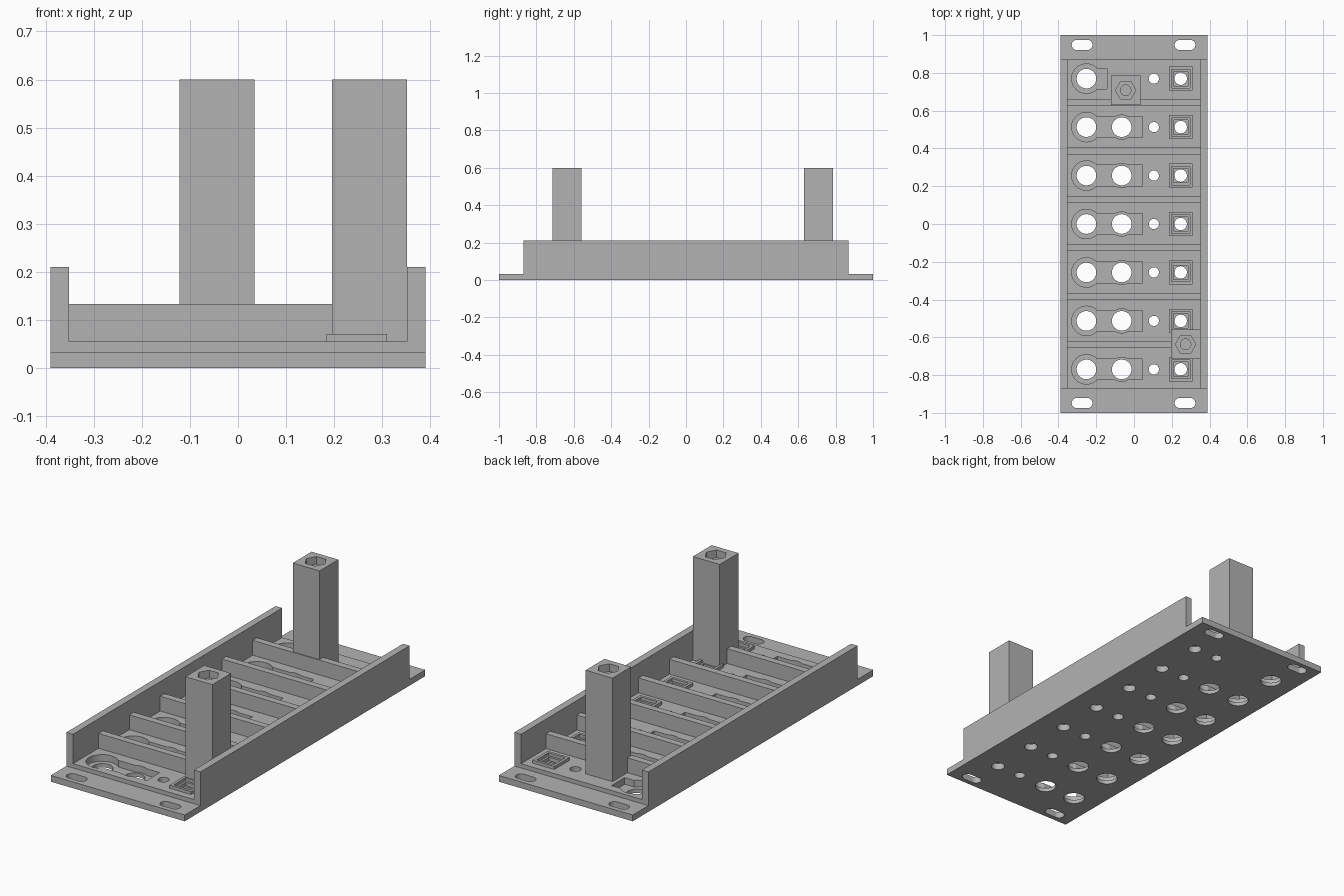
import bpy, bmesh, math
from mathutils import Matrix, Vector

if "Cube" in bpy.data.objects:
    bpy.data.objects.remove(bpy.data.objects["Cube"])

grey = bpy.data.materials.new("plain grey")
grey.use_nodes = True
colour = (0.45, 0.45, 0.45, 1)
grey.diffuse_color = colour
grey.node_tree.nodes["Principled BSDF"].inputs["Base Color"].default_value = colour


def add_box(bm, x, y, z):
    """Box from (low, high) ranges."""
    centre = Vector([(a + b) / 2 for a, b in (x, y, z)])
    size = [b - a for a, b in (x, y, z)]
    bmesh.ops.create_cube(bm, size=1, matrix=Matrix.Translation(centre) @ Matrix.Diagonal((*size, 1)))


def add_cylinder(bm, x, y, radius, z, sides=40):
    bmesh.ops.create_cone(bm, cap_ends=True, segments=sides, radius1=radius, radius2=radius,
                          depth=z[1] - z[0], matrix=Matrix.Translation((x, y, (z[0] + z[1]) / 2)))


def add_slot(bm, x, y, half_length, radius, z):
    """Prism with rounded ends along x."""
    ring = []
    for side, start in ((1, -90), (-1, 90)):
        for i in range(13):
            a = math.radians(start + i * 15)
            ring.append(bm.verts.new((x + side * half_length + radius * math.cos(a),
                                      y + radius * math.sin(a), z[0])))
    face = bm.faces.new(ring)
    out = bmesh.ops.extrude_face_region(bm, geom=[face])
    top = [v for v in out["geom"] if isinstance(v, bmesh.types.BMVert)]
    bmesh.ops.translate(bm, verts=top, vec=(0, 0, z[1] - z[0]))


def finish(name, bm):
    bmesh.ops.recalc_face_normals(bm, faces=bm.faces)
    mesh = bpy.data.meshes.new(name)
    bm.to_mesh(mesh)
    bm.free()
    mesh.materials.append(grey)
    obj = bpy.data.objects.new(name, mesh)
    bpy.context.collection.objects.link(obj)
    return obj


def box(name, x, y, z):
    bm = bmesh.new()
    add_box(bm, x, y, z)
    return finish(name, bm)


def cut(target, bm):
    """Subtract the solids in bm, then drop the cutter."""
    cutter = finish("cutter", bm)
    cutter.hide_render = True
    mod = target.modifiers.new("cut", "BOOLEAN")
    mod.operation, mod.solver, mod.object = "DIFFERENCE", "EXACT", cutter
    bpy.context.view_layer.objects.active = target
    bpy.ops.object.modifier_apply(modifier=mod.name)
    bpy.data.objects.remove(cutter)


WIDTH, INNER, LENGTH = 0.39, 0.352, 0.87
FLANGE, FLOOR, POCKET = 0.033, 0.055, 0.02
PITCH = 0.2565
rows = [i * PITCH for i in range(-3, 4)]
BIG_X, MID_X, SMALL_X, SQUARE_X = -0.252, -0.065, 0.105, 0.247

# Base: raised floor with a thin mounting flange at each end
bm = bmesh.new()
profile = [(-1, 0), (1, 0), (1, FLANGE), (LENGTH, FLANGE), (LENGTH, FLOOR),
           (-LENGTH, FLOOR), (-LENGTH, FLANGE), (-1, FLANGE)]
face = bm.faces.new([bm.verts.new((-WIDTH, y, z)) for y, z in profile])
out = bmesh.ops.extrude_face_region(bm, geom=[face])
bmesh.ops.translate(bm, verts=[v for v in out["geom"] if isinstance(v, bmesh.types.BMVert)],
                    vec=(2 * WIDTH, 0, 0))
base = finish("base_plate", bm)

# Cutters: through holes, round pockets, linking slots
holes, rounds, links = bmesh.new(), bmesh.new(), bmesh.new()
through, pocket = (-0.1, 0.2), (POCKET, 0.2)
for y in rows:
    blocked = y == rows[-1]
    add_cylinder(holes, BIG_X, y, 0.052, through)
    add_cylinder(holes, SMALL_X, y, 0.027, through)
    add_cylinder(holes, SQUARE_X, y, 0.033, through)
    add_cylinder(rounds, BIG_X, y, 0.078, pocket)
    add_box(rounds, (SQUARE_X - 0.038, SQUARE_X + 0.038), (y - 0.038, y + 0.038), (0.035, 0.2))
    if not blocked:
        add_cylinder(holes, MID_X, y, 0.052, through)
        add_cylinder(rounds, MID_X, y, 0.064, pocket)
    add_box(links, (BIG_X, -0.143 if blocked else 0.045), (y - 0.055, y + 0.055), pocket)
for x in (-0.275, 0.27):
    for y in (-0.948, 0.948):
        add_slot(holes, x, y, 0.028, 0.027, through)
for cutter in (links, rounds, holes):
    cut(base, cutter)

# Side walls
for name, side in (("left_wall", 1), ("right_wall", -1)):
    box(name, sorted((side * INNER, side * WIDTH)), (-LENGTH, LENGTH), (FLANGE, 0.21))

# Cross dividers between the bays
for i, y in enumerate(rows[:-1]):
    mid = y + PITCH / 2 + 0.002
    box(f"divider_{i + 1}", (-INNER, INNER), (mid - 0.018, mid + 0.018), (FLOOR - 0.005, 0.133))

# Raised square frame round each square socket
for i, y in enumerate(rows):
    frame = box(f"socket_frame_{i + 1}", (SQUARE_X - 0.063, SQUARE_X + 0.063),
                (y - 0.063, y + 0.063), (FLOOR - 0.002, 0.071))
    bm = bmesh.new()
    add_box(bm, (SQUARE_X - 0.049, SQUARE_X + 0.049), (y - 0.049, y + 0.049), (0, 0.2))
    cut(frame, bm)

# Square posts with a hexagonal nut pocket and a blind bolt hole
for name, x, y in (("back_post", -0.044, 0.708), ("front_post", 0.273, -0.637)):
    post = box(name, (x - 0.078, x + 0.078), (y - 0.078, y + 0.078), (FLOOR - 0.005, 0.6))
    for radius, depth, sides in ((0.054, 0.04, 6), (0.028, 0.2, 32)):
        bm = bmesh.new()
        add_cylinder(bm, 0, 0, radius, (0.6 - depth, 0.7), sides)
        if sides == 6:
            bmesh.ops.rotate(bm, verts=bm.verts, matrix=Matrix.Rotation(math.pi / 6, 3, "Z"))
        bmesh.ops.translate(bm, verts=bm.verts, vec=(x, y, 0))
        cut(post, bm)
